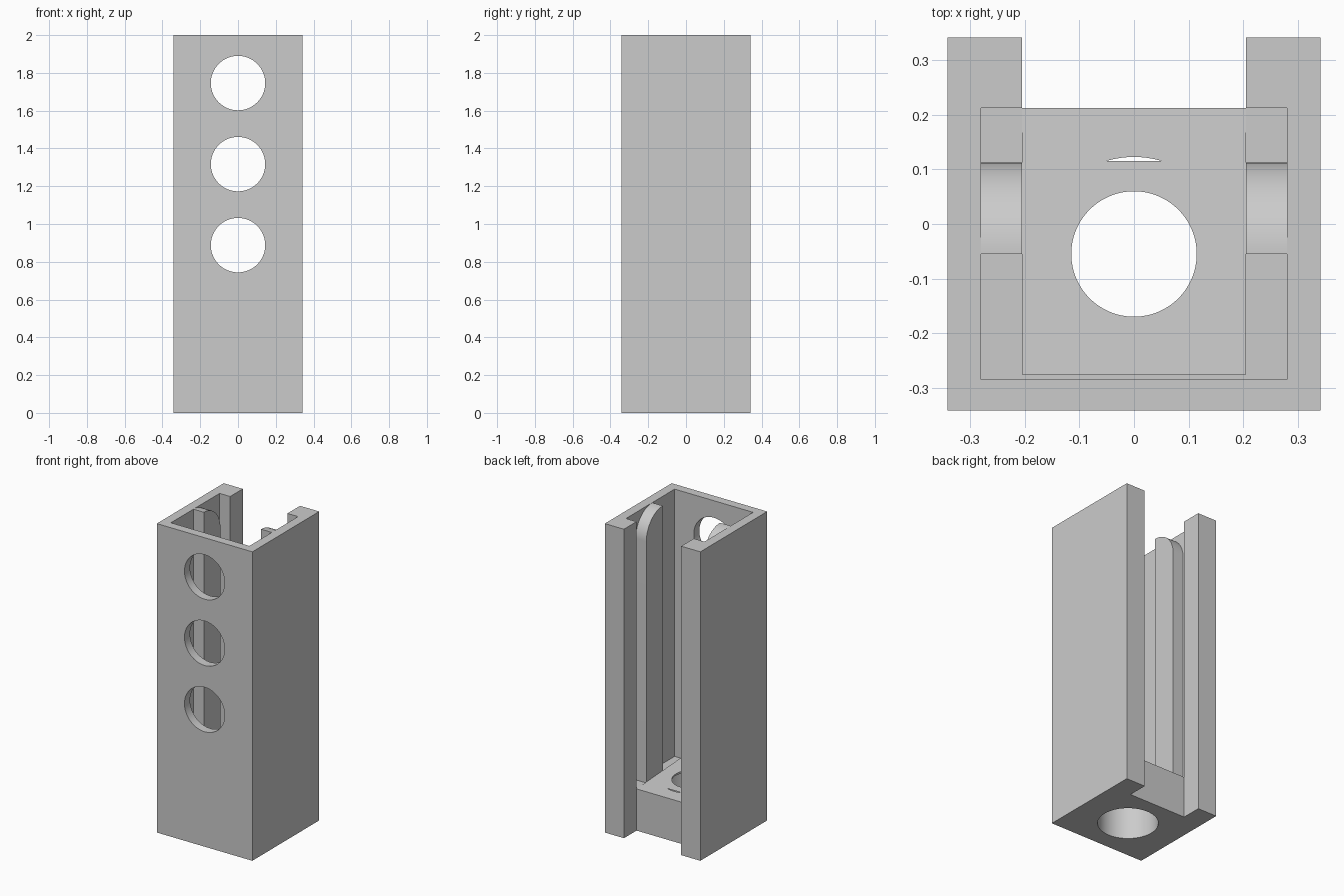
import bpy, bmesh, math
from mathutils import Vector

if "Cube" in bpy.data.objects:
    bpy.data.objects.remove(bpy.data.objects["Cube"], do_unlink=True)

grey = bpy.data.materials.new("plain grey")
grey.use_nodes = True
grey.diffuse_color = (0.6, 0.6, 0.6, 1)
grey.node_tree.nodes["Principled BSDF"].inputs["Base Color"].default_value = (0.6, 0.6, 0.6, 1)


def prism(name, points, shift):
    """Close a planar outline and push it along a vector."""
    bm = bmesh.new()
    face = bm.faces.new([bm.verts.new(p) for p in points])
    out = bmesh.ops.extrude_face_region(bm, geom=[face])
    moved = [g for g in out["geom"] if isinstance(g, bmesh.types.BMVert)]
    bmesh.ops.translate(bm, verts=moved, vec=Vector(shift))
    bmesh.ops.recalc_face_normals(bm, faces=bm.faces)
    mesh = bpy.data.meshes.new(name)
    bm.to_mesh(mesh)
    bm.free()
    mesh.materials.append(grey)
    obj = bpy.data.objects.new(name, mesh)
    bpy.context.collection.objects.link(obj)
    return obj


def circle(radius, place, steps=96):
    turns = [2 * math.pi * i / steps for i in range(steps)]
    return [place(radius * math.cos(a), radius * math.sin(a)) for a in turns]


def combine(target, tool, operation):
    """Apply a boolean and drop the tool."""
    mod = target.modifiers.new("combine", "BOOLEAN")
    mod.operation = operation
    mod.solver = "EXACT"
    mod.object = tool
    bpy.context.view_layer.objects.active = target
    bpy.ops.object.modifier_apply(modifier=mod.name)
    bpy.data.objects.remove(tool, do_unlink=True)


OUT, WALL, LIP = 0.342, 0.281, 0.205      # half widths: outside, cavity, back opening
FRONT, BACK = -0.285, 0.213               # cavity ends
RAIL_FRONT, RAIL_BACK = -0.055, 0.113
FLOOR, HIGH = 0.27, 0.30

# Channel walls with lips at the back opening
half = [(OUT, -OUT), (OUT, OUT), (LIP, OUT), (LIP, BACK), (WALL, BACK), (WALL, FRONT)]
outline = half + [(-x, y) for x, y in reversed(half)]
housing = prism("housing", [(x, y, 0) for x, y in outline], (0, 0, 2))

# Base block and its gently sloped floor
e = 0.3
base = prism("base", [(-e, -e, 0), (e, -e, 0), (e, BACK, 0), (-e, BACK, 0)], (0, 0, FLOOR))
combine(housing, base, "UNION")
slope = [(FRONT + 0.009, 0.2), (BACK, 0.2), (BACK, FLOOR), (FRONT + 0.009, HIGH)]
combine(housing, prism("floor", [(-LIP, y, z) for y, z in slope], (2 * LIP, 0, 0)), "UNION")

# Side rails with a quarter-round top
r = RAIL_BACK - RAIL_FRONT
arc = [i * math.pi / 48 for i in range(25)]
profile = [(RAIL_FRONT, 0.2), (RAIL_BACK, 0.2)]
profile += [(RAIL_FRONT + r * math.cos(a), 2 - r + r * math.sin(a)) for a in arc]
for side in (-1, 1):
    rail = prism("rail", [(side * LIP, y, z) for y, z in profile], (side * 0.1, 0, 0))
    combine(housing, rail, "UNION")

# Round windows in the front wall
for height in (0.888, 1.317, 1.746):
    window = prism("window", circle(0.144, lambda u, v: (u, -0.4, height + v)), (0, 0.2, 0))
    combine(housing, window, "DIFFERENCE")

# Stepped hole through the base
for radius, top in ((0.178, 0.276), (0.115, 0.5)):
    bore = prism("bore", circle(radius, lambda u, v: (u, RAIL_FRONT + v, -0.1)), (0, 0, top + 0.1))
    combine(housing, bore, "DIFFERENCE")

bpy.ops.object.select_all(action="DESELECT")
housing.select_set(True)
bpy.context.view_layer.objects.active = housing
bpy.ops.object.shade_smooth_by_angle(angle=math.radians(30))
